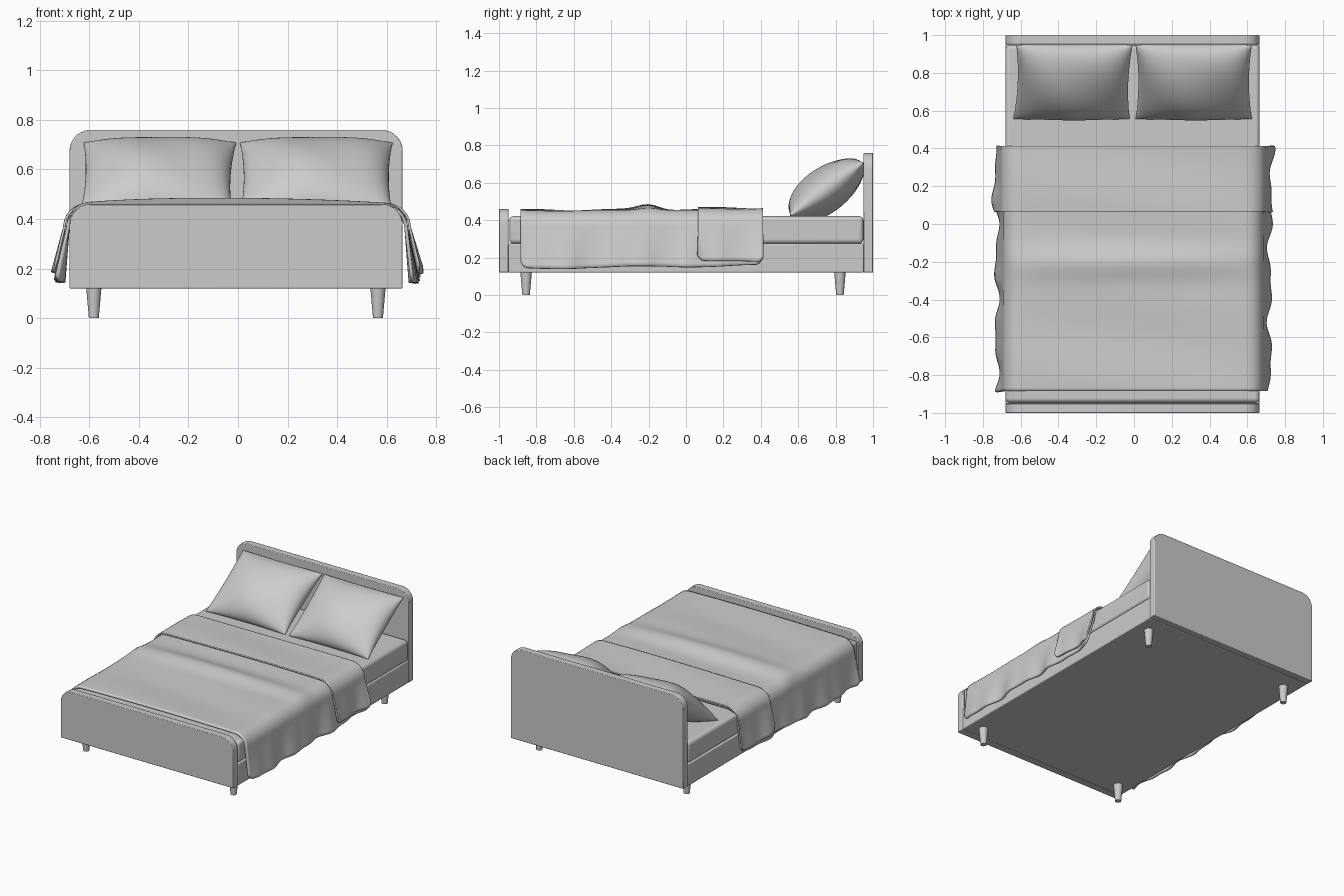
import bpy, bmesh, math
from mathutils import Matrix, Vector

if "Cube" in bpy.data.objects:
    bpy.data.objects.remove(bpy.data.objects["Cube"], do_unlink=True)

CX = -0.0075       # middle of the frame
HALF = 0.6725      # half width of the frame

grey = bpy.data.materials.new("light_grey")
grey.use_nodes = True
grey.diffuse_color = (0.6, 0.6, 0.6, 1)
grey.node_tree.nodes["Principled BSDF"].inputs["Base Color"].default_value = (0.6, 0.6, 0.6, 1)


def finish(name, bm, angle=35):
    bmesh.ops.recalc_face_normals(bm, faces=bm.faces)
    mesh = bpy.data.meshes.new(name)
    bm.to_mesh(mesh)
    bm.free()
    mesh.materials.append(grey)
    obj = bpy.data.objects.new(name, mesh)
    bpy.context.collection.objects.link(obj)
    bpy.ops.object.select_all(action="DESELECT")
    obj.select_set(True)
    bpy.context.view_layer.objects.active = obj
    bpy.ops.object.shade_smooth_by_angle(angle=math.radians(angle))
    return obj


def bevel(obj, width, segments):
    mod = obj.modifiers.new("Bevel", "BEVEL")
    mod.width, mod.segments = width, segments


def block(name, y0, y1, z0, z1, width, segments):
    bm = bmesh.new()
    bmesh.ops.create_cube(bm, size=1)
    bmesh.ops.scale(bm, vec=(2 * HALF, y1 - y0, z1 - z0), verts=bm.verts)
    bmesh.ops.translate(bm, vec=(CX, (y0 + y1) / 2, (z0 + z1) / 2), verts=bm.verts)
    bevel(finish(name, bm), width, segments)


def board(name, y0, y1, top, radius=0.085, steps=10):
    # Panel with rounded upper corners
    bm = bmesh.new()
    outline = [(-HALF, 0.12), (HALF, 0.12)]
    for side, start in ((1, 0), (-1, 90)):
        for i in range(steps + 1):
            a = math.radians(start + 90 * i / steps)
            outline.append((side * (HALF - radius) + radius * math.cos(a),
                            top - radius + radius * math.sin(a)))
    face = bm.faces.new([bm.verts.new((CX + x, y0, z)) for x, z in outline])
    new = bmesh.ops.extrude_face_region(bm, geom=[face])["geom"]
    bmesh.ops.translate(bm, vec=(0, y1 - y0, 0),
                        verts=[v for v in new if isinstance(v, bmesh.types.BMVert)])
    bevel(finish(name, bm), 0.004, 2)


def surface(bm, nu, nv, func):
    # Grid of quads following func(u, v), with u and v from -1 to 1
    rows = [[bm.verts.new(func(2 * i / nu - 1, 2 * j / nv - 1)) for i in range(nu + 1)]
            for j in range(nv + 1)]
    for a, b in zip(rows, rows[1:]):
        for i in range(nu):
            bm.faces.new((a[i], a[i + 1], b[i + 1], b[i]))


def cloth(name, y0, y1, lift, hem_front, hem_back, thick):
    flat, radius = 0.6, 0.09
    arc = radius * math.pi / 2

    def point(u, v):
        t = (v + 1) / 2
        side = 1 if u > 0 else -1
        hem = hem_front + (hem_back - hem_front) * t
        drop = 0.45 - radius - hem
        s = abs(u) * (flat + arc + drop)
        y = y0 + (y1 - y0) * t
        ridge = 0.032 * math.exp(-((y + 0.2) / 0.085) ** 2)
        crease = 0.005 * math.sin(13 * y + 1.5 * side * abs(u)) * min(1, (1 - abs(u)) * 4)
        crown = max(0, 1 - (s / (flat + arc)) ** 2)
        z = 0.45 + lift + (ridge + 0.006 + crease) * crown ** 0.7
        if s < flat:
            x = s
        elif s < flat + arc:
            a = (s - flat) / radius
            x = flat + (radius + lift) * math.sin(a)
            z -= radius * (1 - math.cos(a))
        else:
            # Hanging part flares outward in soft waves and has rounded hem corners
            d = (s - flat - arc) / drop
            wave = math.sin(17 * y + side) + 0.6 * math.sin(31 * y + 2 * side)
            x = flat + radius + lift + d * (0.034 + 0.011 * wave)
            z -= radius + d * drop + 0.005 * d * math.sin(9 * y + side)
            corner = max(0, abs(v) - 1 + 0.06 / (y1 - y0)) * (y1 - y0) / 0.06
            z += 0.03 * d * corner ** 2
        return Vector((side * x - 0.004, y, z))

    bm = bmesh.new()
    surface(bm, 96, 72, point)
    obj = finish(name, bm, 60)
    mod = obj.modifiers.new("Solidify", "SOLIDIFY")
    mod.thickness, mod.offset = thick, -1


def pillow(name, cx, skew):
    tilt = math.radians(36)
    place = Matrix.Translation((cx, 0.752, 0.566)) @ Matrix.Rotation(tilt, 4, "X")
    bm = bmesh.new()
    for side in (1, -1):
        def point(u, v):
            puff = max(0, (1 - u * u) * (1 - v * v)) ** 0.5
            x = 0.308 * u * (1 - 0.05 * (1 - v * v)) + skew * (1 - v) / 2
            y = 0.242 * v * (1 - 0.03 * (1 - u * u))
            dent = 1 - 0.06 * math.sin(4 * u + 2 * v)
            return place @ Vector((x, y, side * 0.118 * puff * dent))
        # Cosine spacing keeps the seams round
        surface(bm, 40, 32, lambda u, v: point(math.sin(u * math.pi / 2),
                                               math.sin(v * math.pi / 2)))
    bmesh.ops.remove_doubles(bm, verts=bm.verts, dist=0.0001)
    finish(name, bm, 70)


# Frame and mattress
board("headboard", 0.95, 1.0, 0.76)
board("footboard", -1.0, -0.95, 0.46)
block("bed_base", -0.95, 0.95, 0.12, 0.275, 0.006, 2)
block("mattress", -0.945, 0.948, 0.275, 0.422, 0.022, 4)

# Tapered legs
for x_name, x in (("right", -0.582), ("left", 0.565)):
    for y_name, y in (("front", -0.855), ("back", 0.823)):
        bm = bmesh.new()
        bmesh.ops.create_cone(bm, cap_ends=True, segments=24, radius1=0.02, radius2=0.031,
                              depth=0.125, matrix=Matrix.Translation((x, y, 0.0625)))
        finish(y_name + "_" + x_name + "_leg", bm)

# Bedding
cloth("blanket", -0.885, 0.405, 0.0, 0.143, 0.16, 0.014)
cloth("blanket_fold", 0.065, 0.412, 0.011, 0.18, 0.163, 0.01)
pillow("right_pillow", -0.315, -0.016)
pillow("left_pillow", 0.316, 0.0)
